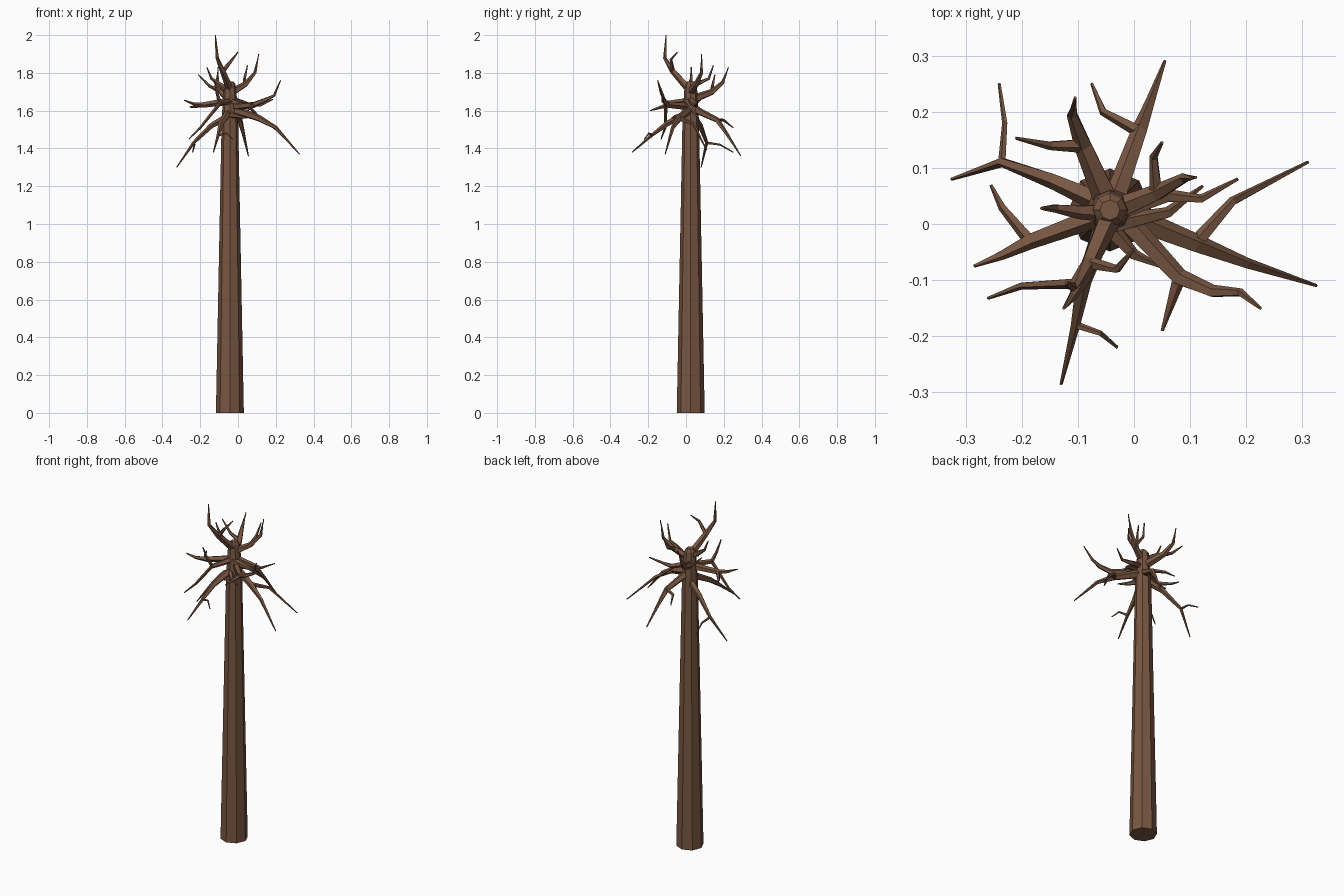
import bpy, bmesh, math
from mathutils import Vector

bark = bpy.data.materials.new("brown bark")
bark.diffuse_color = (0.19, 0.095, 0.055, 1)


def tube(bm, pts, radii, sides, level=False):
    """Faceted tapering tube along a path; level keeps rings horizontal."""
    pts = [Vector(p) for p in pts]
    rings = []
    for i, p in enumerate(pts):
        d = (pts[min(i + 1, len(pts) - 1)] - pts[max(i - 1, 0)]).normalized()
        if level:
            u, v = Vector((1, 0, 0)), Vector((0, 1, 0))
        else:
            ref = Vector((0, 0, 1)) if abs(d.z) < 0.93 else Vector((1, 0, 0))
            u = ref.cross(d).normalized()
            v = d.cross(u)
        ring = []
        for k in range(sides):
            a = 2 * math.pi * k / sides
            ring.append(bm.verts.new(p + (u * math.cos(a) + v * math.sin(a)) * radii[i]))
        rings.append(ring)
    for a, b in zip(rings, rings[1:]):
        for k in range(sides):
            n = (k + 1) % sides
            bm.faces.new((a[k], a[n], b[n], b[k]))
    bm.faces.new(rings[0][::-1])
    bm.faces.new(rings[-1])


def finish(bm, name):
    bmesh.ops.recalc_face_normals(bm, faces=bm.faces)
    me = bpy.data.meshes.new(name)
    bm.to_mesh(me)
    bm.free()
    me.materials.append(bark)
    ob = bpy.data.objects.new(name, me)
    bpy.context.collection.objects.link(ob)


def taper(n, r0, r1=0.003):
    return [r0 + (r1 - r0) * i / (n - 1) for i in range(n)]


def branch(name, main, fork=(), joint=1, r=0.021):
    """Main limb, with an optional twig leaving it at point number joint."""
    bm = bmesh.new()
    radii = taper(len(main), r)
    tube(bm, main, radii, 5)
    if fork:
        path = [main[joint]] + list(fork)
        tube(bm, path, taper(len(path), radii[joint] * 0.8), 5)
    finish(bm, name)


# trunk
bm = bmesh.new()
tube(bm, [(-0.043, 0.025, z) for z in (0, 1.54, 1.70, 1.74, 1.755)],
     [0.074, 0.044, 0.035, 0.03, 0.018], 8, True)
finish(bm, "trunk")

# low drooping branches
branch("low_left_branch",
       [(-0.05, 0.035, 1.57), (-0.14, 0.075, 1.52), (-0.235, 0.11, 1.43), (-0.325, 0.08, 1.30)],
       [(-0.23, 0.18, 1.42), (-0.24, 0.25, 1.38)], 2)
branch("low_back_branch",
       [(-0.035, 0.04, 1.61), (0.01, 0.165, 1.55), (0.03, 0.22, 1.47), (0.055, 0.29, 1.36)],
       [(-0.055, 0.20, 1.55), (-0.075, 0.25, 1.51)])
branch("low_front_branch",
       [(-0.05, 0.01, 1.59), (-0.09, -0.10, 1.53), (-0.105, -0.18, 1.47), (-0.13, -0.285, 1.38)],
       [(-0.06, -0.195, 1.48), (-0.03, -0.22, 1.45)], 2)
branch("low_right_branch",
       [(-0.03, 0.02, 1.61), (0.11, -0.035, 1.56), (0.20, -0.07, 1.51), (0.325, -0.11, 1.37)],
       [(0.175, 0.04, 1.53), (0.31, 0.11, 1.39)], r=0.025)

# middle spreading branches
branch("mid_left_branch",
       [(-0.05, 0.02, 1.65), (-0.185, -0.03, 1.63), (-0.235, -0.055, 1.635), (-0.285, -0.075, 1.655)],
       [(-0.235, 0.03, 1.62), (-0.255, 0.07, 1.62)])
branch("mid_right_branch",
       [(-0.035, 0.03, 1.62), (0.08, -0.095, 1.63), (0.14, -0.12, 1.655), (0.19, -0.122, 1.68),
        (0.225, -0.15, 1.76)],
       [(0.05, -0.19, 1.60)])
branch("mid_front_branch",
       [(-0.045, 0.01, 1.65), (-0.095, -0.105, 1.64), (-0.11, -0.13, 1.69), (-0.125, -0.15, 1.76)],
       [(-0.20, -0.11, 1.51), (-0.26, -0.132, 1.45)], r=0.018)
branch("mid_back_right_branch",
       [(-0.035, 0.02, 1.66), (0.06, 0.05, 1.63), (0.12, 0.045, 1.63), (0.185, 0.08, 1.66)],
       r=0.018)
branch("low_twig", [(-0.05, 0.0, 1.58), (0.0, -0.055, 1.57), (0.05, -0.077, 1.56)], r=0.018)
branch("short_right_twig", [(-0.035, 0.0, 1.65), (0.06, 0.02, 1.62), (0.122, 0.067, 1.56)], r=0.018)

# upper rising branches
branch("upper_back_branch",
       [(-0.045, 0.035, 1.66), (-0.09, 0.14, 1.70), (-0.11, 0.195, 1.75), (-0.105, 0.225, 1.83)],
       [(-0.15, 0.14, 1.73), (-0.21, 0.153, 1.79)], r=0.024)
branch("upper_right_branch",
       [(-0.045, 0.02, 1.69), (0.04, 0.055, 1.74), (0.09, 0.082, 1.80), (0.11, 0.083, 1.90)],
       [(0.035, 0.12, 1.77), (0.05, 0.145, 1.84)], r=0.022)
branch("upper_left_branch",
       [(-0.04, 0.02, 1.70), (-0.10, 0.022, 1.74), (-0.14, 0.028, 1.77), (-0.165, 0.028, 1.83)],
       r=0.018)
branch("top_branch",
       [(-0.04, 0.02, 1.71), (-0.08, -0.07, 1.81), (-0.11, -0.112, 1.88), (-0.12, -0.105, 2.0)],
       [(-0.03, -0.08, 1.87), (0.0, -0.045, 1.91)], r=0.022)
